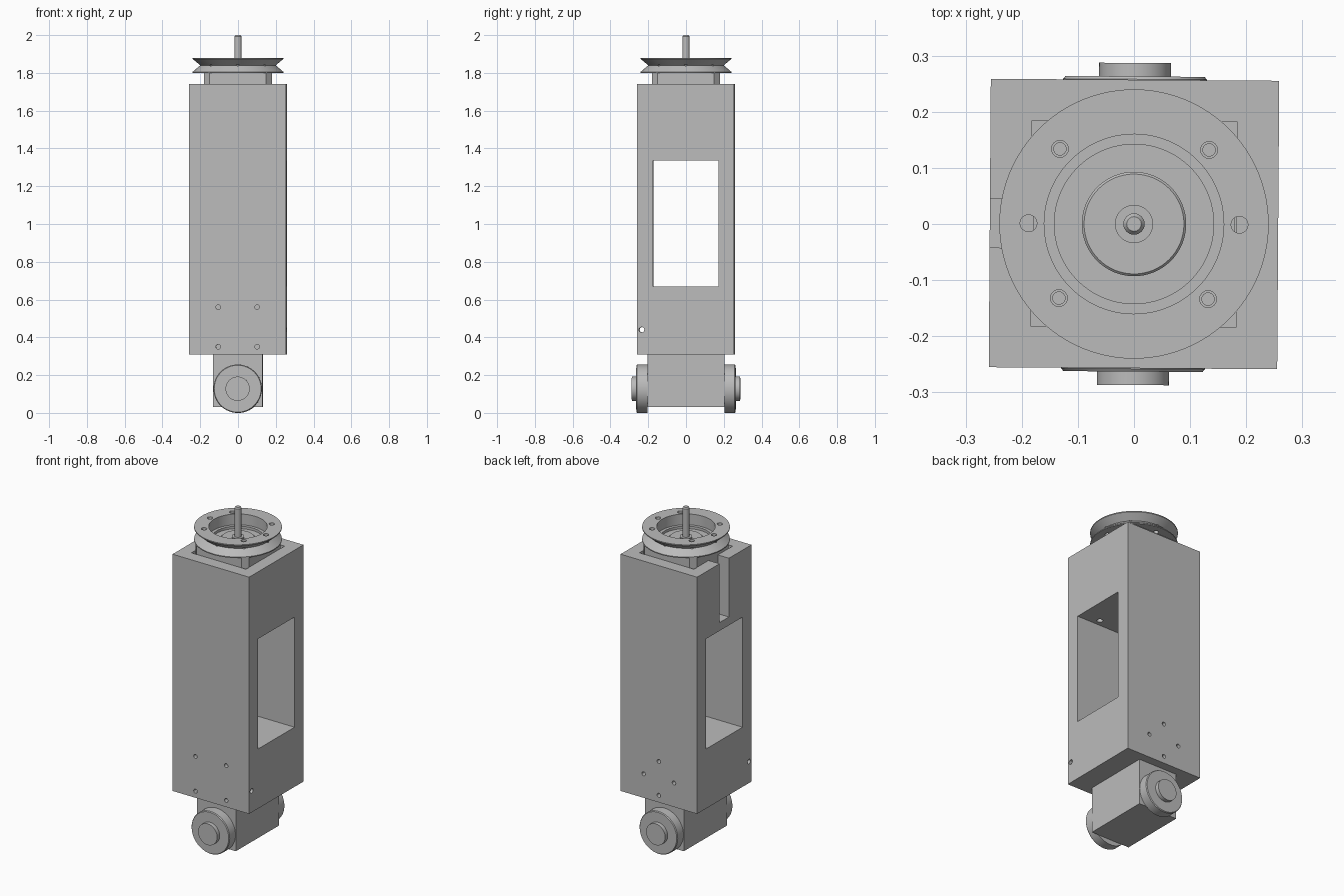
import bpy
import bmesh
from math import pi, cos, sin, radians
from mathutils import Matrix

if "Cube" in bpy.data.objects:
    bpy.data.objects.remove(bpy.data.objects["Cube"], do_unlink=True)

GREY = (0.5, 0.5, 0.5, 1.0)
mat = bpy.data.materials.new("plain grey")
mat.use_nodes = True
mat.diffuse_color = GREY
mat.node_tree.nodes["Principled BSDF"].inputs["Base Color"].default_value = GREY
parts = []
AXES = {"x": Matrix.Rotation(pi / 2, 4, "Y"),
        "y": Matrix.Rotation(-pi / 2, 4, "X"),
        "z": Matrix.Identity(4)}


def finish(name, bm):
    bmesh.ops.recalc_face_normals(bm, faces=bm.faces)
    mesh = bpy.data.meshes.new(name)
    bm.to_mesh(mesh)
    bm.free()
    ob = bpy.data.objects.new(name, mesh)
    bpy.context.collection.objects.link(ob)
    mesh.materials.append(mat)
    return ob


def box(name, lo, hi, chamfer=0):
    """Box between two corners, with optional chamfered upright edges."""
    bm = bmesh.new()
    bmesh.ops.create_cube(bm, size=1)
    for v in bm.verts:
        for i in range(3):
            v.co[i] = hi[i] if v.co[i] > 0 else lo[i]
    if chamfer:
        upright = [e for e in bm.edges
                   if abs(e.verts[0].co.z - e.verts[1].co.z) > 0.01]
        bmesh.ops.bevel(bm, geom=upright, offset=chamfer, segments=1,
                        affect="EDGES")
    return finish(name, bm)


def lathe(name, profile, axis="z", at=(0, 0, 0), sides=64, closed=False):
    """Spin (radius, height) points; open profiles are capped at both ends."""
    bm = bmesh.new()
    rings = [[bm.verts.new((r * cos(2 * pi * k / sides),
                            r * sin(2 * pi * k / sides), h))
              for k in range(sides)] for r, h in profile]
    pairs = list(zip(rings, rings[1:]))
    if closed:
        pairs.append((rings[-1], rings[0]))
    else:
        bm.faces.new(rings[0])
        bm.faces.new(rings[-1])
    for a, b in pairs:
        for k in range(sides):
            n = (k + 1) % sides
            bm.faces.new((a[k], a[n], b[n], b[k]))
    bm.transform(Matrix.Translation(at) @ AXES[axis])
    return finish(name, bm)


def drill(axis, at, r, half):
    return lathe("drill", [(r, -half), (r, half)], axis, at, sides=24)


def cut(ob, cutters):
    """Subtract each cutter, then discard it."""
    bpy.context.view_layer.objects.active = ob
    for c in cutters:
        m = ob.modifiers.new("cut", "BOOLEAN")
        m.operation, m.solver, m.object = "DIFFERENCE", "EXACT", c
        bpy.ops.object.modifier_apply(modifier=m.name)
        bpy.data.objects.remove(c, do_unlink=True)


def ring_points(radius, count, start=0.0):
    return [(radius * cos(start + 2 * pi * k / count),
             radius * sin(start + 2 * pi * k / count)) for k in range(count)]


# Housing: tall block with a window, motor pocket, cable slot and screw holes
W, BASE, TOP, SHELF = 0.257, 0.31, 1.74, 1.385
housing = box("housing", (-W, -W, BASE), (W, W, TOP))
cutters = [
    box("window", (-0.4, -0.173, 0.67), (0.4, 0.173, 1.335)),
    box("pocket", (-0.183, -0.183, SHELF), (0.183, 0.183, 1.9)),
    box("slot", (-0.4, -0.044, SHELF), (-0.1, 0.044, 1.9)),
    drill("z", (0, 0, 1.36), 0.06, 0.04),
    drill("x", (0, -0.233, 0.44), 0.014, 0.4),
]
cutters += [drill("z", (x, y, 1.36), 0.017, 0.04)
            for x, y in ring_points(0.188, 4, pi / 4)]
cutters += [drill("y", (x, -W, z), 0.012, 0.06)
            for x in (-0.103, 0.103) for z in (0.35, 0.56)]
cutters += [drill("y", (x, W, 0.455 + z), 0.012, 0.06)
            for x, z in ring_points(0.102, 4)]
cut(housing, cutters)
parts.append(housing)

# Motor with chamfered corners and threaded holes in its top
motor = box("motor", (-0.18, -0.18, SHELF), (0.18, 0.18, 1.8), chamfer=0.03)
cut(motor, [drill("z", (x, y, 1.8), 0.011, 0.04)
            for x, y in ring_points(0.188, 4, pi / 4)])
parts.append(motor)
parts.append(lathe("motor_boss", [(0.093, 1.795), (0.093, 1.811),
                                  (0.089, 1.815), (0.034, 1.815),
                                  (0.034, 1.822)]))
parts.append(lathe("motor_shaft", [(0.019, 1.8), (0.019, 1.992),
                                   (0.013, 2.0)], sides=32))

# Grooved pulley ring with a stepped bore and eight holes
pulley = lathe("pulley", [(0.142, 1.8), (0.24, 1.8), (0.24, 1.806),
                          (0.2, 1.84), (0.24, 1.874), (0.24, 1.88),
                          (0.16, 1.88), (0.16, 1.815), (0.142, 1.815)],
               sides=96, closed=True)
cut(pulley, [drill("z", (x, y, 1.84), 0.015, 0.1)
             for x, y in ring_points(0.188, 8)])
parts.append(pulley)

# Foot block with a wheel and hub at each end
parts.append(box("foot_block", (-0.13, -0.204, 0.03), (0.13, 0.204, BASE)))
for side, s in (("front", -1), ("back", 1)):
    parts.append(lathe(side + "_wheel",
                       [(0.128, s * 0.204), (0.128, s * 0.258),
                        (0.124, s * 0.263), (0.064, s * 0.263),
                        (0.064, s * 0.287)], "y", (0, 0, 0.128)))

# Slight twist of the whole assembly, and shading
for ob in parts:
    ob.data.transform(Matrix.Rotation(radians(-0.4), 4, "Z"))
    bpy.ops.object.select_all(action="DESELECT")
    ob.select_set(True)
    bpy.context.view_layer.objects.active = ob
    bpy.ops.object.shade_smooth_by_angle(angle=radians(30))
